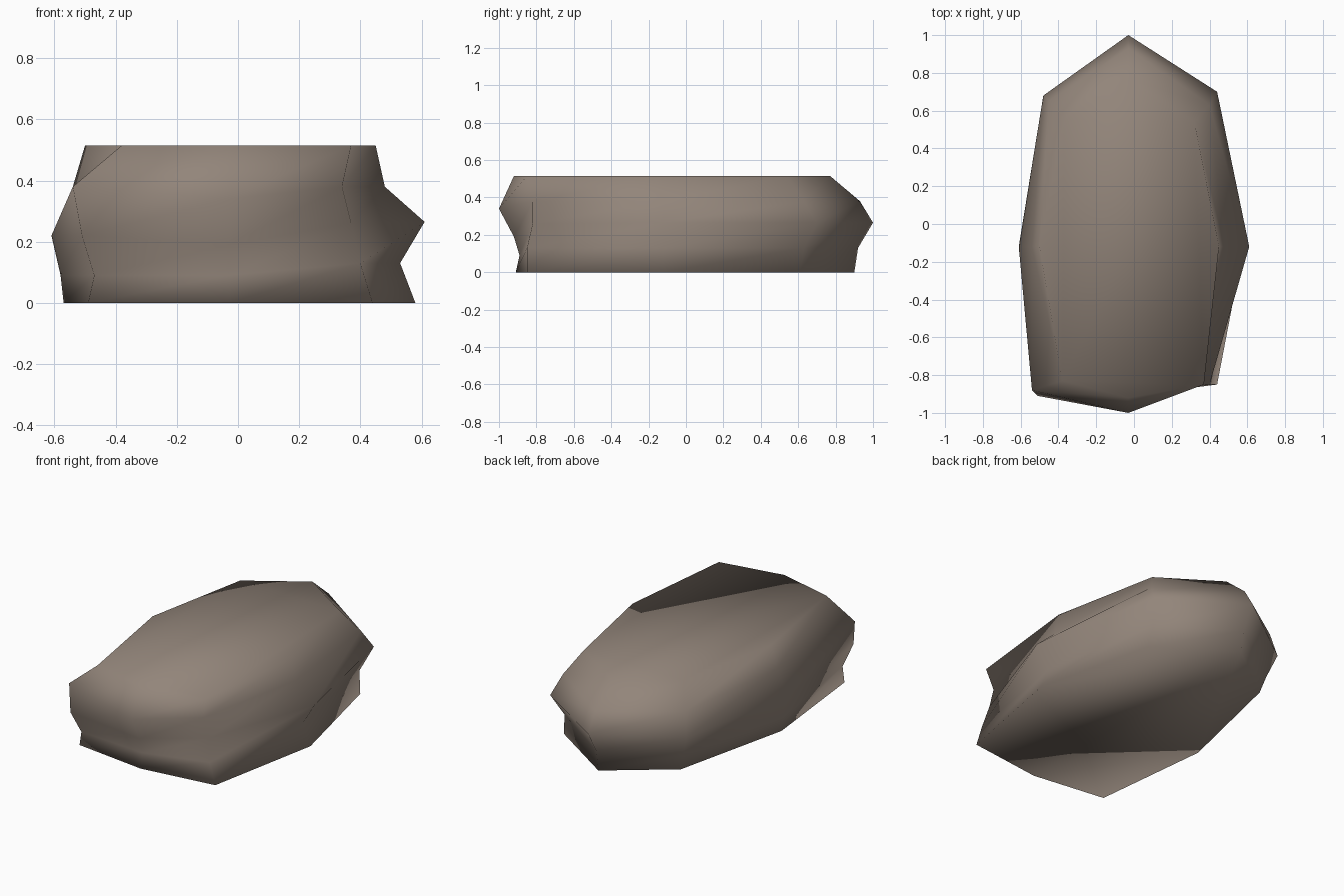
import bpy, bmesh

# Rock: eight vertical profiles around the outline, each (x, y, z) from ground to top
columns = [
    [(-.03, .90, 0), (-.03, .92, .13), (-.03, 1.0, .265), (-.03, .93, .38), (-.03, .77, .515)],   # back
    [(-.40, .62, 0), (-.43, .64, .10), (-.48, .68, .24), (-.45, .65, .38), (-.37, .55, .515)],    # back left
    [(-.57, -.12, 0), (-.58, -.12, .09), (-.61, -.12, .22), (-.54, -.12, .38), (-.50, -.12, .515)],  # left
    [(-.49, -.85, 0), (-.47, -.86, .09), (-.51, -.91, .22), (-.54, -.88, .38), (-.38, -.83, .515)],  # front left
    [(-.03, -.91, 0), (-.03, -.89, .09), (-.03, -.92, .19), (-.03, -1.0, .34), (-.03, -.92, .515)],  # front
    [(.44, -.85, 0), (.40, -.85, .13), (.37, -.82, .26), (.34, -.82, .38), (.37, -.85, .515)],    # front right
    [(.58, -.12, 0), (.53, -.12, .13), (.61, -.12, .265), (.48, -.12, .38), (.45, -.12, .515)],   # right
    [(.41, .61, 0), (.39, .63, .13), (.44, .70, .265), (.40, .63, .38), (.32, .54, .515)],        # back right
]

bm = bmesh.new()
cols = [[bm.verts.new(p) for p in col] for col in columns]

# Sides: bridge neighbouring profiles
for a, b in zip(cols, cols[1:] + cols[:1]):
    for k in range(len(a) - 1):
        bm.faces.new((a[k], b[k], b[k + 1], a[k + 1]))

# Flat top and underside
bm.faces.new([c[-1] for c in cols])
bm.faces.new([c[0] for c in reversed(cols)])
bmesh.ops.recalc_face_normals(bm, faces=bm.faces)
for f in bm.faces:
    f.smooth = True

mesh = bpy.data.meshes.new("rock")
bm.to_mesh(mesh)
bm.free()

# Stone colour
stone = bpy.data.materials.new("brown grey stone")
stone.diffuse_color = (0.29, 0.235, 0.195, 1)
mesh.materials.append(stone)

rock = bpy.data.objects.new("rock", mesh)
bpy.context.collection.objects.link(rock)
